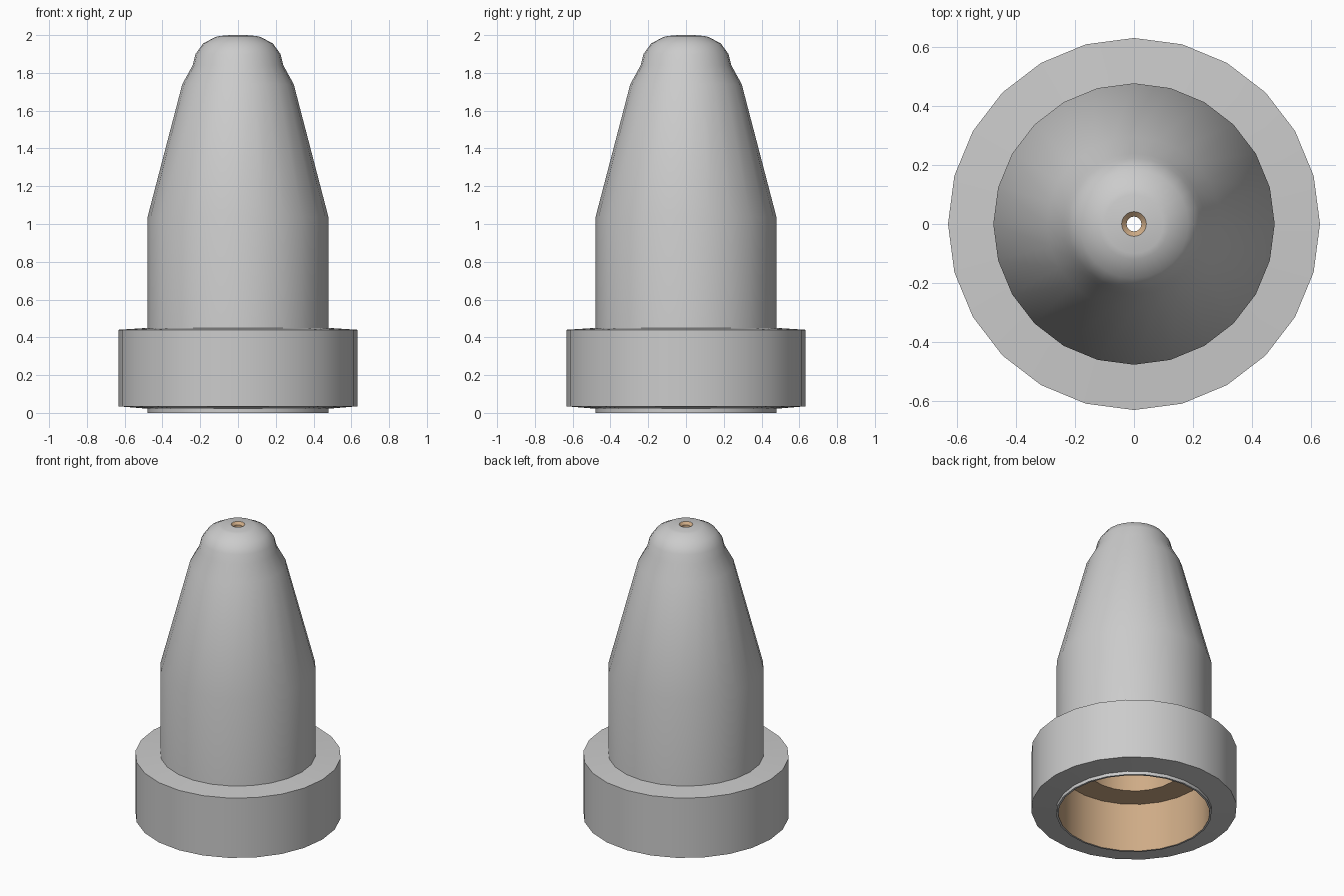
import bpy, bmesh, math

if "Cube" in bpy.data.objects:
    bpy.data.objects.remove(bpy.data.objects["Cube"])

SIDES = 24


def lathe(name, profile, inward=False, closed=False, material=None, angle=30):
    """Revolve (radius, z) points around z; vertices sit on the x and y axes."""
    bm = bmesh.new()
    rings = [[bm.verts.new((r * math.cos(i * math.tau / SIDES),
                            r * math.sin(i * math.tau / SIDES), z))
              for i in range(SIDES)] for r, z in profile]
    pairs = list(zip(rings, rings[1:]))
    if closed:
        pairs.append((rings[-1], rings[0]))
    for low, high in pairs:
        for i in range(SIDES):
            j = (i + 1) % SIDES
            quad = [low[i], low[j], high[j], high[i]]
            bm.faces.new(quad[::-1] if inward else quad)
    mesh = bpy.data.meshes.new(name)
    bm.to_mesh(mesh)
    bm.free()
    obj = bpy.data.objects.new(name, mesh)
    bpy.context.collection.objects.link(obj)
    if material:
        mesh.materials.append(material)
    bpy.ops.object.select_all(action='DESELECT')
    obj.select_set(True)
    bpy.context.view_layer.objects.active = obj
    bpy.ops.object.shade_smooth_by_angle(angle=math.radians(angle))
    return obj


tan = bpy.data.materials.new("tan_bore")
tan.diffuse_color = (0.62, 0.41, 0.24, 1)
tan.use_nodes = True
tan.node_tree.nodes["Principled BSDF"].inputs["Base Color"].default_value = tan.diffuse_color

# Outer shell: thin bottom rim, straight barrel, taper and rounded tip
lathe("nozzle_body", [
    (0.465, 0.0), (0.478, 0.0), (0.478, 1.04), (0.295, 1.74), (0.24, 1.84),
    (0.225, 1.90), (0.185, 1.955), (0.12, 1.99), (0.10, 1.995), (0.042, 2.0)])

# Wide collar around the base, with slightly sloped top and bottom faces
lathe("base_collar", [
    (0.478, 0.022), (0.632, 0.035), (0.632, 0.44), (0.478, 0.45)], closed=True)

# Stepped bore: wide socket, ledge, inner chamber and the small tip hole
lathe("inner_bore", [
    (0.465, 0.0), (0.465, 0.33), (0.30, 0.33), (0.30, 1.04), (0.15, 1.74),
    (0.025, 1.86), (0.025, 1.985), (0.042, 2.0)], inward=True, material=tan)
